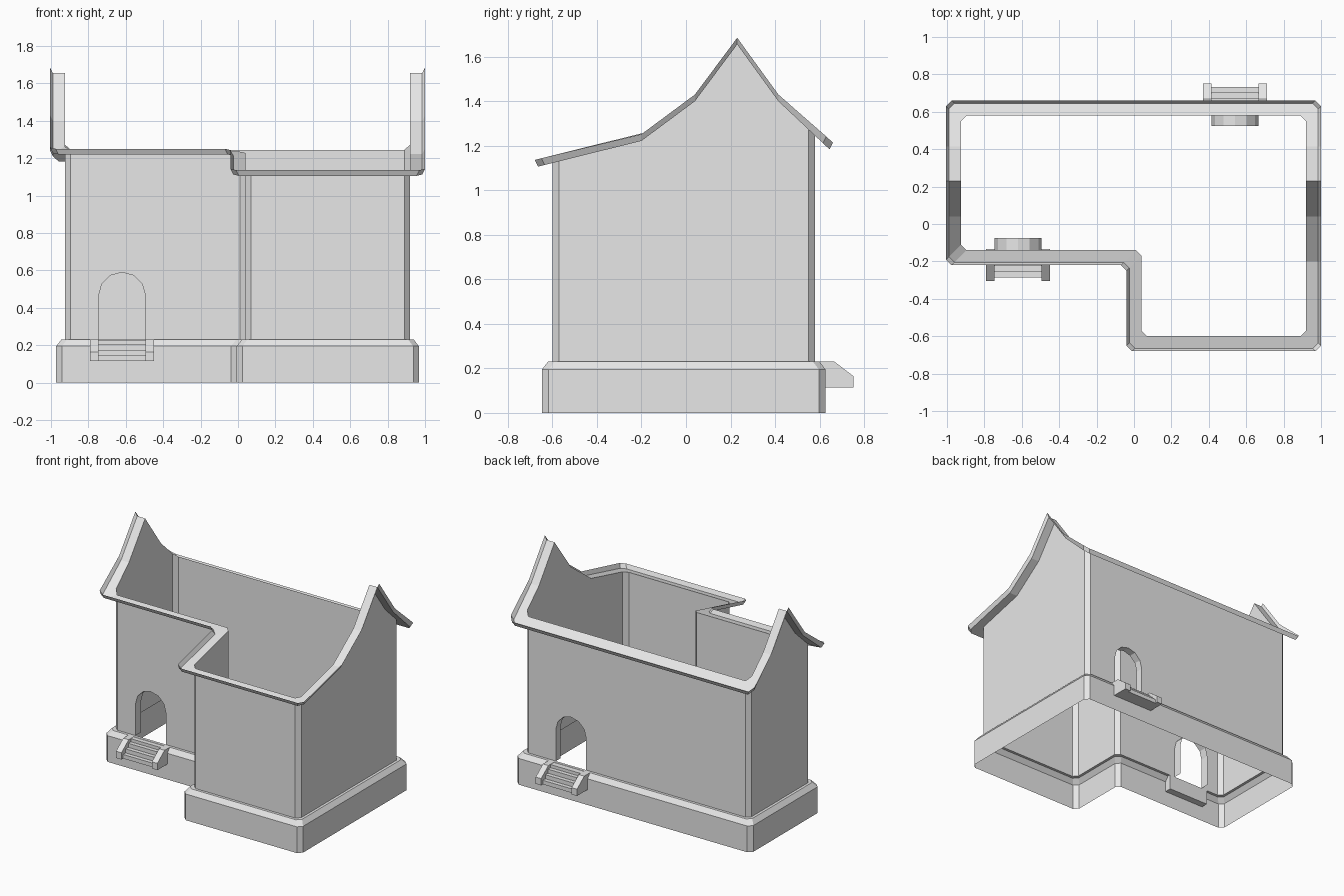
import bpy, bmesh
from math import sin, cos, pi

cube = bpy.data.objects.get("Cube")
if cube:
    bpy.data.objects.remove(cube, do_unlink=True)

stone = bpy.data.materials.new("plain_grey")
stone.use_nodes = True
GREY = (0.8, 0.8, 0.8, 1)
stone.diffuse_color = GREY
stone.node_tree.nodes["Principled BSDF"].inputs["Base Color"].default_value = GREY

# Gable curve as (y, z); the left side meets the recessed front wall
CURVE = [(-0.73, 1.09), (-0.2, 1.222), (0.04, 1.4), (0.23, 1.655), (0.415, 1.4), (0.67, 1.16)]
LEFT_CURVE = [(-0.73, 1.09), (-0.2, 1.222), (-0.14, 1.235)] + CURVE[2:]
BREAKS = [0.04, 0.23, 0.415]


def eave_height(x, y):
    pts = LEFT_CURVE if x < 0.3 and y < 0.2 else CURVE
    for (y0, z0), (y1, z1) in zip(pts, pts[1:]):
        if y <= y1 or (y1, z1) == pts[-1]:
            return z0 + (z1 - z0) * (y - y0) / (y1 - y0)


def outline(grow, chamfer=0.03):
    """L-shaped plan with cut corners, grown outward, anticlockwise."""
    xl, xr, xn = -0.925 - grow, 0.92 + grow, 0.04 - grow
    yb, yf, yl = 0.58 + grow, -0.6 - grow, -0.14 - grow
    corners = [(xl, yl), (xn, yl), (xn, yf), (xr, yf), (xr, yb), (xl, yb)]
    loop = []
    for i, (x, y) in enumerate(corners):
        for px, py in (corners[i - 1], corners[(i + 1) % 6]):
            length = abs(px - x) + abs(py - y)
            t = chamfer / length
            loop.append((x + (px - x) * t, y + (py - y) * t))
        if i == 3:
            loop += [(xr, b) for b in [-0.2] + BREAKS]
        if i == 5:
            loop += [(xl, b) for b in reversed(BREAKS)]
    return loop


def make_object(name, polygons):
    bm = bmesh.new()
    for poly in polygons:
        bm.faces.new([bm.verts.new(p) for p in poly])
    bmesh.ops.remove_doubles(bm, verts=bm.verts, dist=0.0005)
    mesh = bpy.data.meshes.new(name)
    bm.to_mesh(mesh)
    bm.free()
    mesh.materials.append(stone)
    obj = bpy.data.objects.new(name, mesh)
    bpy.context.collection.objects.link(obj)
    return obj


def bridge(lower, upper):
    n = len(lower)
    return [[lower[i], lower[(i + 1) % n], upper[(i + 1) % n], upper[i]] for i in range(n)]


def level(grow, z):
    return [(x, y, z) for x, y in outline(grow)]


def eave(grow, inset=0, lift=0):
    """Loop following the gable curve; inset keeps the height of a smaller plan."""
    return [(x, y, eave_height(a, b) + lift)
            for (x, y), (a, b) in zip(outline(grow), outline(grow - inset))]


# Plinth with a bevelled top edge
rings = [level(0.047, 0), level(0.047, 0.195), level(0.02, 0.23), level(0, 0.23)]
make_object("plinth", [f for a, b in zip(rings, rings[1:]) for f in bridge(a, b)])


def arch(cx, y, direction):
    """Doorway outline from one foot over the top to the other."""
    pts = [(-0.125, 0.23)] + [(-0.125 * cos(pi * k / 6), 0.465 + 0.125 * sin(pi * k / 6))
                              for k in range(7)] + [(0.125, 0.23)]
    return [(cx + direction * u, y, z) for u, z in pts]


# Walls, with a doorway cut into the recessed front and the back
doors = {"front": arch(-0.62, -0.14, 1), "back": arch(0.54, 0.58, -1)}
walls = bridge(level(0, 0.23), eave(0))
for face in walls:
    if abs(face[0][0] - face[1][0]) > 0.5:
        for door in doors.values():
            if abs(face[0][1] - door[0][1]) < 0.01:
                face[1:1] = door
make_object("walls", walls)

# Door linings set into the house
for name, door in doors.items():
    depth = 0.065 if name == "front" else -0.055
    inner = [(x, y + depth, z) for x, y, z in door]
    make_object(name + "_door_lining",
                [[door[i], inner[i], inner[i + 1], door[i + 1]] for i in range(len(door) - 1)])

# Eaves: a flared strip following the gable curve, with a raised lip
strip = bridge(eave(0), eave(0.065))
lip = bridge(eave(0.065), eave(0.08, inset=0.015, lift=0.03))
make_object("eaves", [f[::-1] for f in strip] + lip)


def prism(profile, x0, x1):
    """Solid from a (depth, height) profile, extruded along x."""
    a = [(x0, y, z) for y, z in profile]
    b = [(x1, y, z) for y, z in profile]
    return bridge(a, b) + [a[::-1], b]


# Steps between two sloping cheeks
CHEEK = [(0, 0.115), (0.17, 0.115), (0.17, 0.165), (0.085, 0.23), (0, 0.23)]
STEPS = [(0, 0.115), (0.15, 0.115), (0.15, 0.145), (0.12, 0.145), (0.12, 0.175),
         (0.09, 0.175), (0.09, 0.205), (0.06, 0.205), (0.06, 0.228), (0, 0.228)]
for name, cx, y0, side in (("front", -0.62, -0.135, -1), ("back", 0.54, 0.582, 1)):
    parts = (prism(CHEEK, -0.17, -0.125) + prism(CHEEK, 0.125, 0.17)
             + prism(STEPS, -0.125, 0.125))
    make_object(name + "_steps", [[(cx + x, y0 + side * y, z) for x, y, z in f] for f in parts])
